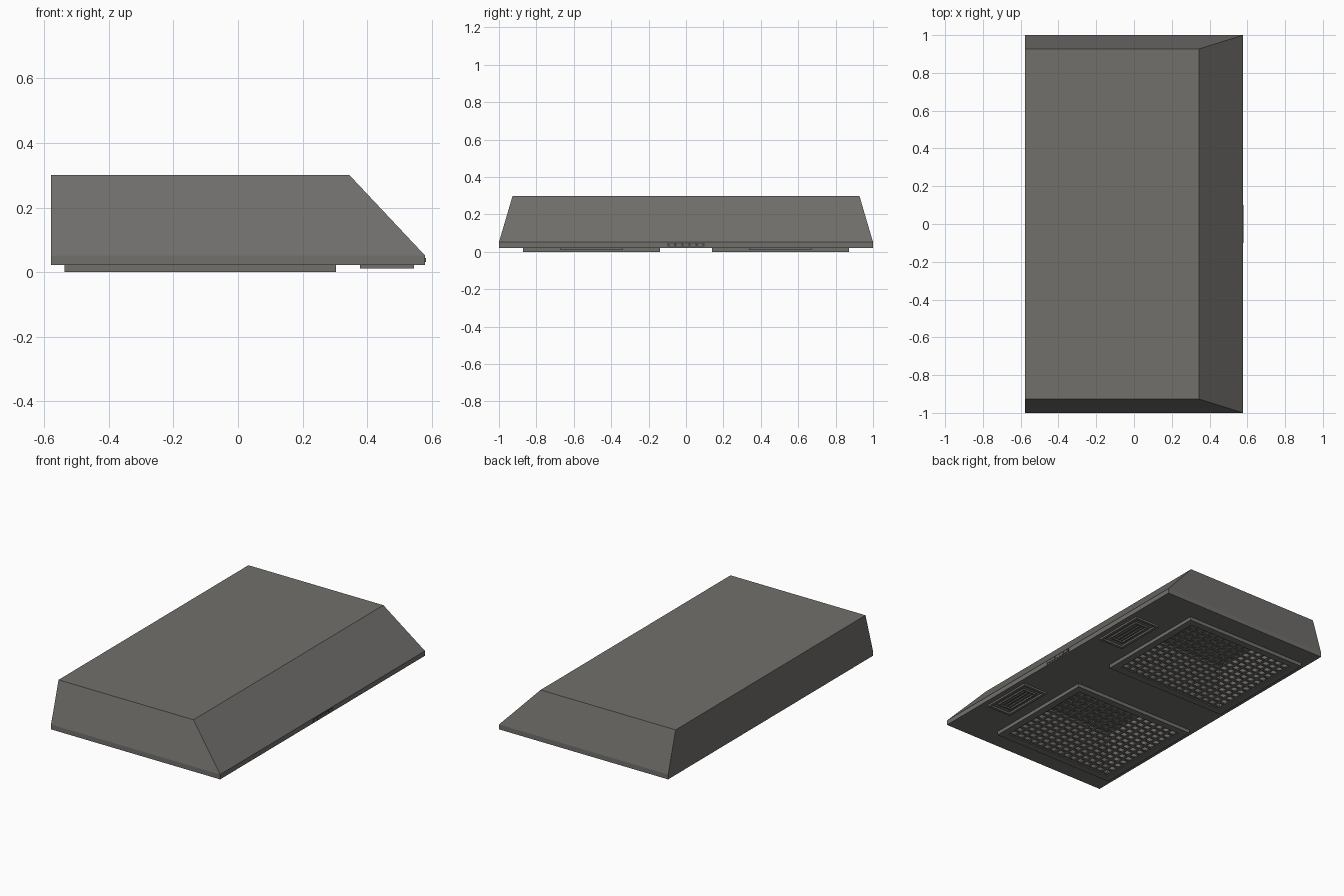
import bpy, bmesh
from mathutils import Vector

if "Cube" in bpy.data.objects:
    bpy.data.objects.remove(bpy.data.objects["Cube"])


def material(name, rgb):
    m = bpy.data.materials.new(name)
    m.diffuse_color = (*rgb, 1)
    m.use_nodes = True
    m.node_tree.nodes["Principled BSDF"].inputs["Base Color"].default_value = m.diffuse_color
    return m


STEEL = material("brushed steel", (0.165, 0.16, 0.15))
DARK = material("dark control grey", (0.06, 0.058, 0.055))


def finish(name, bm, mat):
    bmesh.ops.recalc_face_normals(bm, faces=bm.faces[:])
    me = bpy.data.meshes.new(name)
    bm.to_mesh(me)
    bm.free()
    me.materials.append(mat)
    ob = bpy.data.objects.new(name, me)
    bpy.context.collection.objects.link(ob)
    return ob


def rect(bm, x0, x1, y0, y1, z):
    return [bm.verts.new(p) for p in ((x0, y0, z), (x1, y0, z), (x1, y1, z), (x0, y1, z))]


def skin(bm, a, b):
    for i in range(4):
        j = (i + 1) % 4
        bm.faces.new((a[i], a[j], b[j], b[i]))


def box(bm, x0, x1, y0, y1, z0, z1):
    a, b = rect(bm, x0, x1, y0, y1, z0), rect(bm, x0, x1, y0, y1, z1)
    bm.faces.new(a)
    bm.faces.new(b)
    skin(bm, a, b)


def ring(bm, x0, x1, y0, y1, w, z0, z1):
    # rectangular frame with border width w
    loops = [rect(bm, x0 + d, x1 - d, y0 + d, y1 - d, z)
             for d, z in ((0, z0), (0, z1), (w, z1), (w, z0))]
    for i in range(4):
        skin(bm, loops[i], loops[(i + 1) % 4])


# Filter and lamp footprints
FX0, FX1, FY0, FY1, FW = -0.537, 0.303, 0.14, 0.872, 0.045
LX0, LX1, LY0, LY1 = 0.378, 0.545, 0.34, 0.672

# Canopy: straight lip below, sloped front and ends above
bm = bmesh.new()
low = rect(bm, -0.578, 0.578, -1, 1, 0.022)
lip = rect(bm, -0.578, 0.578, -1, 1, 0.052)
top = rect(bm, -0.578, 0.345, -0.927, 0.927, 0.30)
bm.faces.new(low)
bm.faces.new(top)
skin(bm, low, lip)
skin(bm, lip, top)
canopy = finish("canopy", bm, STEEL)

# Hollow chambers above both filters
bm = bmesh.new()
for s in (1, -1):
    ya, yb = sorted((s * (FY0 + FW), s * (FY1 - FW)))
    box(bm, FX0 + FW, FX1 - FW, ya, yb, -0.05, 0.288)
cutter = finish("chamber_cutter", bm, STEEL)
cutter.hide_render = True
mod = canopy.modifiers.new("chambers", 'BOOLEAN')
mod.operation = 'DIFFERENCE'
mod.solver = 'EXACT'
mod.object = cutter
bpy.context.view_layer.objects.active = canopy
bpy.ops.object.modifier_apply(modifier=mod.name)
bpy.data.objects.remove(cutter)

for s, side in ((1, "back"), (-1, "front")):
    ya, yb = sorted((s * FY0, s * FY1))
    # Filter frame
    bm = bmesh.new()
    ring(bm, FX0, FX1, ya, yb, FW, 0.0, 0.023)
    finish(side + "_filter_frame", bm, STEEL)

    # Filter grille of crossing bars
    bm = bmesh.new()
    gx0, gx1, gy0, gy1 = FX0 + FW, FX1 - FW, ya + FW, yb - FW
    nx, ny, h = 15, 13, 0.008
    for i in range(nx + 1):
        x = gx0 + (gx1 - gx0) * i / nx
        box(bm, x - h, x + h, gy0, gy1, 0.006, 0.014)
    for i in range(ny + 1):
        y = gy0 + (gy1 - gy0) * i / ny
        box(bm, gx0, gx1, y - h, y + h, 0.007, 0.013)
    finish(side + "_filter_grille", bm, STEEL)

    # Lamp: outer frame, inner frame and slats
    ya, yb = sorted((s * LY0, s * LY1))
    bm = bmesh.new()
    ring(bm, LX0, LX1, ya, yb, 0.016, 0.011, 0.023)
    ring(bm, LX0 + 0.036, LX1 - 0.036, ya + 0.05, yb - 0.05, 0.01, 0.013, 0.023)
    for i in range(3):
        x = LX0 + 0.06 + i * 0.0235
        box(bm, x - 0.005, x + 0.005, ya + 0.07, yb - 0.07, 0.015, 0.023)
    finish(side + "_lamp", bm, STEEL)

# Control strip with buttons in the middle of the lip
bm = bmesh.new()
box(bm, 0.575, 0.579, -0.1, 0.1, 0.028, 0.048)
finish("control_strip", bm, DARK)
bm = bmesh.new()
for i in range(5):
    y = -0.076 + i * 0.038
    box(bm, 0.576, 0.581, y - 0.013, y + 0.013, 0.032, 0.044)
finish("control_buttons", bm, STEEL)
